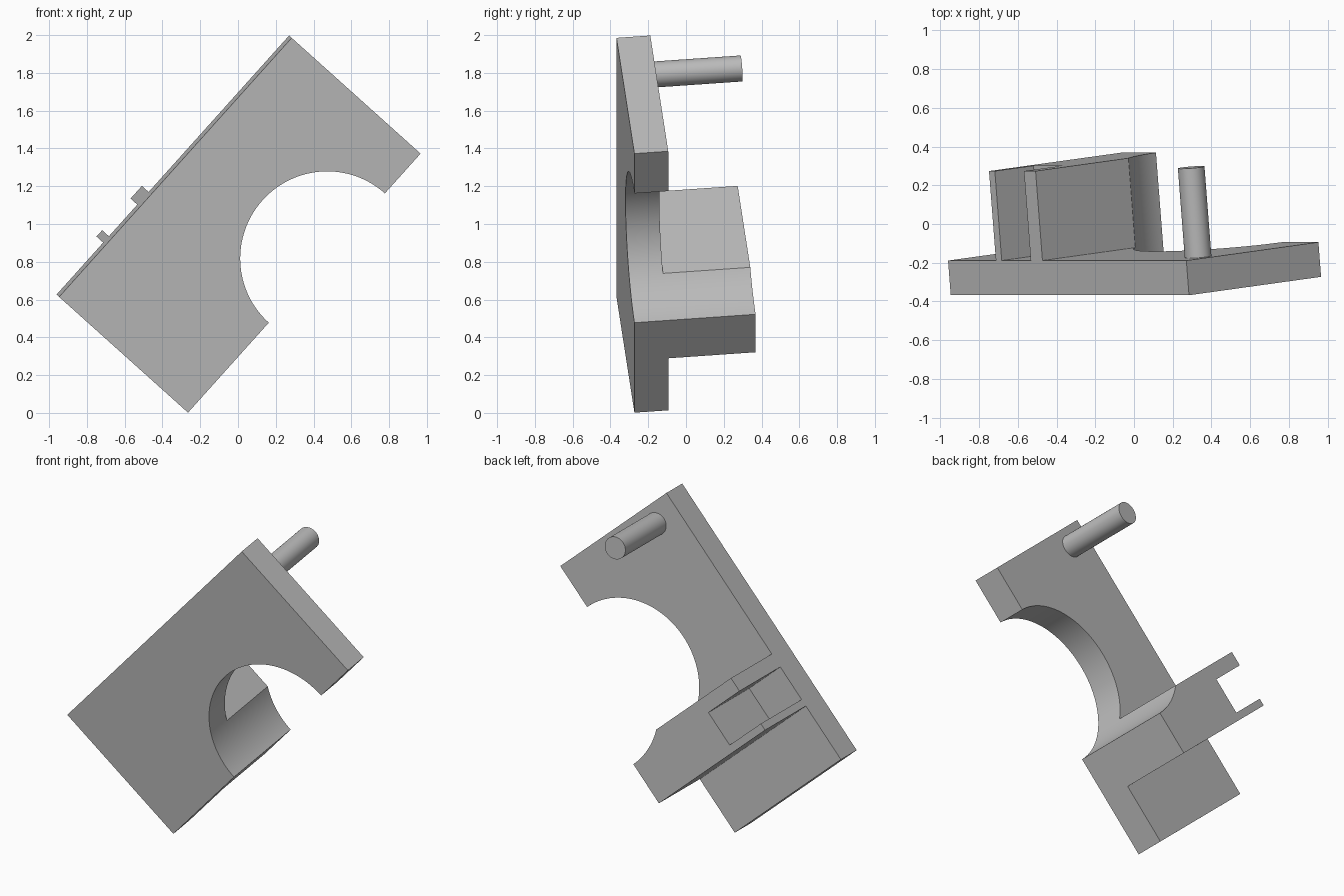
import bpy, bmesh, math
from mathutils import Matrix, Vector

cube = bpy.data.objects.get("Cube")
if cube:
    bpy.data.objects.remove(cube, do_unlink=True)

# One plain grey
grey = bpy.data.materials.new("light_grey")
grey.use_nodes = True
colour = (0.5, 0.5, 0.5, 1)
grey.diffuse_color = colour
grey.node_tree.nodes["Principled BSDF"].inputs["Base Color"].default_value = colour

# Tilted frame: along the plate, across it, and out of its back
along = Vector((0.668, 0, 0.744)).normalized()
back = Vector((-0.0766, 0.994, 0.0688)).normalized()
back = (back - along * back.dot(along)).normalized()
across = back.cross(along)
frame = Matrix((along, across, back)).transposed().to_4x4()
frame.translation = (-0.947, -0.368, 0.614)

LENGTH, WIDTH, THICK, DEPTH = 1.843, 0.922, 0.18, 0.645
BORE_U, BORE_R = 1.10, 0.46
BLOCK_LOW, BLOCK_HIGH = 0.37, 0.73
SLOT_LOW, SLOT_HIGH, SLOT_DEPTH = 0.415, 0.64, 0.27


def arc(start, end, steps):
    """Points on the bore edge, angles measured from the plate direction."""
    angles = [start + (end - start) * i / steps for i in range(steps + 1)]
    return [(BORE_U + BORE_R * math.cos(a), WIDTH + BORE_R * math.sin(a)) for a in angles]


def extrude(name, outline, low, high):
    """Extrude a flat outline out of the plate's back."""
    bm = bmesh.new()
    face = bm.faces.new([bm.verts.new((u, v, low)) for u, v in outline])
    new = bmesh.ops.extrude_face_region(bm, geom=[face])["geom"]
    top = [g for g in new if isinstance(g, bmesh.types.BMVert)]
    bmesh.ops.translate(bm, vec=(0, 0, high - low), verts=top)
    bmesh.ops.recalc_face_normals(bm, faces=bm.faces)
    mesh = bpy.data.meshes.new(name)
    bm.to_mesh(mesh)
    bm.free()
    mesh.materials.append(grey)
    obj = bpy.data.objects.new(name, mesh)
    bpy.context.collection.objects.link(obj)
    obj.matrix_world = frame
    bpy.ops.object.select_all(action="DESELECT")
    obj.select_set(True)
    bpy.context.view_layer.objects.active = obj
    bpy.ops.object.shade_smooth_by_angle(angle=math.radians(30))
    return obj


# Base plate with a half-round cutout in its long edge
extrude("base_plate",
        [(0, 0), (LENGTH, 0), (LENGTH, WIDTH)] + arc(0, -math.pi, 64) + [(0, WIDTH)],
        0, THICK)

# Slotted block standing on the back, trimmed by the same bore
bore_end = math.acos((BLOCK_HIGH - BORE_U) / BORE_R)
extrude("slotted_block",
        [(BLOCK_LOW, 0), (SLOT_LOW, 0), (SLOT_LOW, SLOT_DEPTH), (SLOT_HIGH, SLOT_DEPTH),
         (SLOT_HIGH, 0), (BLOCK_HIGH, 0)]
        + arc(-bore_end, -math.pi, 16) + [(BLOCK_LOW, WIDTH)],
        THICK, DEPTH)

# Round locating pin
turns = [math.tau * i / 48 for i in range(48)]
extrude("locating_pin",
        [(1.73 + 0.069 * math.cos(a), 0.184 + 0.069 * math.sin(a)) for a in turns],
        THICK, DEPTH)
